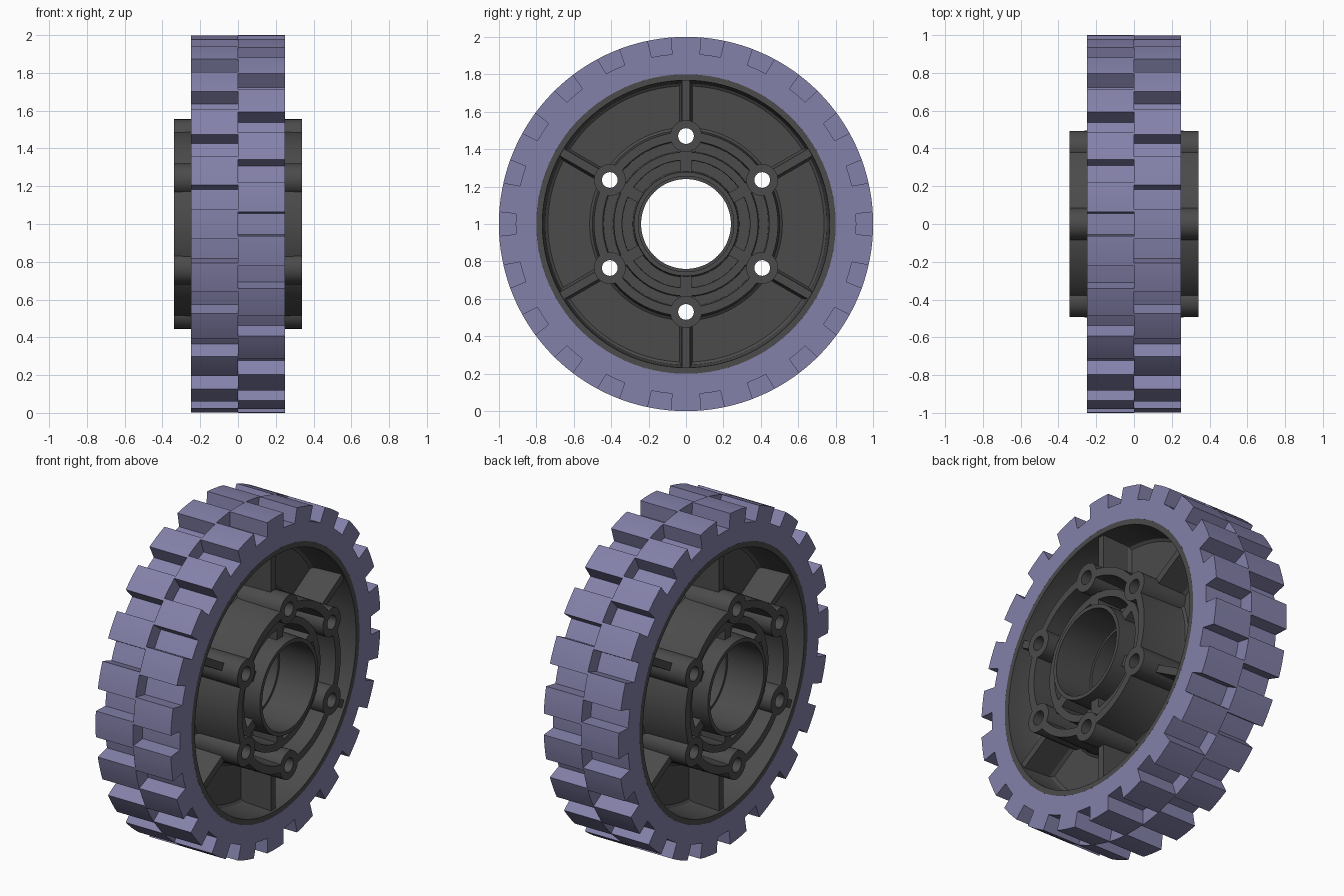
import bpy, bmesh
from math import sin, cos, pi, radians, tau
from mathutils import Matrix

if "Cube" in bpy.data.objects:
    bpy.data.objects.remove(bpy.data.objects["Cube"])

AXLE_Z = 1.0
SPOKE_ANGLES = [radians(30 + 60 * k) for k in range(6)]


def material(name, colour):
    m = bpy.data.materials.new(name)
    m.diffuse_color = (*colour, 1)
    m.use_nodes = True
    m.node_tree.nodes["Principled BSDF"].inputs["Base Color"].default_value = m.diffuse_color
    return m


RUBBER = material("purple_rubber", (0.23, 0.22, 0.40))
PLASTIC = material("dark_plastic", (0.07, 0.07, 0.07))


def polar(r, a, x):
    """Point at radius r and angle a around the axle."""
    return (x, r * cos(a), AXLE_Z + r * sin(a))


def finish(bm, name, mat=None):
    bmesh.ops.recalc_face_normals(bm, faces=bm.faces[:])
    me = bpy.data.meshes.new(name)
    bm.to_mesh(me)
    bm.free()
    ob = bpy.data.objects.new(name, me)
    bpy.context.collection.objects.link(ob)
    if mat:
        me.materials.append(mat)
    return ob


def activate(ob):
    bpy.ops.object.select_all(action='DESELECT')
    ob.select_set(True)
    bpy.context.view_layer.objects.active = ob


def smooth(ob, deg=32):
    activate(ob)
    bpy.ops.object.shade_smooth_by_angle(angle=radians(deg))


def bridge(bm, a, b, closed=True):
    n = len(a)
    for i in range(n if closed else n - 1):
        j = (i + 1) % n
        bm.faces.new((a[i], a[j], b[j], b[i]))


def lathe(bm, profile, segs, cy=0.0, cz=AXLE_Z):
    """Revolve a closed (radius, x) loop around an axis parallel to x."""
    rings = [[bm.verts.new((x, cy + r * cos(tau * s / segs), cz + r * sin(tau * s / segs)))
              for r, x in profile] for s in range(segs)]
    for s in range(segs):
        bridge(bm, rings[s], rings[(s + 1) % segs])


def radial_prism(bm, section, r0, r1, angle):
    """Extrude an (x, sideways) outline from r0 to r1 along a radial direction."""
    ends = []
    for r in (r0, r1):
        ends.append([bm.verts.new((x, r * cos(angle) - w * sin(angle),
                                   AXLE_Z + r * sin(angle) + w * cos(angle)))
                     for x, w in section])
    bridge(bm, *ends)
    for e in ends:
        bm.faces.new(e)


def mirrored(half):
    return half + [(r, -x) for r, x in reversed(half)]


# Tyre: two notched halves, the second turned by half a pitch
TEETH = 22
PITCH = tau / TEETH
bm = bmesh.new()
for x0, x1, shift in ((0.0, 0.25, 0.0), (-0.25, 0.0, 0.5)):
    outline = []
    for t in range(TEETH):
        mid = (t + shift) * PITCH
        outline += [(0.91, mid - 0.060), (0.91, mid), (0.91, mid + 0.060)]
        a, b = mid + 0.064, mid + PITCH - 0.064
        outline += [(1.0, a + (b - a) * k / 4) for k in range(5)]
    loops = []
    for x, inner in ((x0, False), (x1, False), (x1, True), (x0, True)):
        loops.append([bm.verts.new(polar(0.8 if inner else r, a, x)) for r, a in outline])
    for k in range(4):
        bridge(bm, loops[k], loops[(k + 1) % 4])
smooth(finish(bm, "tyre_tread", RUBBER))

# Wheel body: rim, web, outer hub wall, middle ring and bearing tube in one profile
half = [(0.80, 0.25), (0.768, 0.25), (0.758, 0.07), (0.752, 0.055), (0.738, 0.045),
        (0.515, 0.045), (0.501, 0.055), (0.497, 0.07), (0.492, 0.34), (0.445, 0.34),
        (0.440, 0.12), (0.39, 0.12), (0.385, 0.28), (0.342, 0.28), (0.340, 0.12),
        (0.285, 0.12), (0.278, 0.34), (0.255, 0.34), (0.255, 0.10), (0.24, 0.10)]
bm = bmesh.new()
lathe(bm, mirrored(half), 96)
body = finish(bm, "wheel_body", PLASTIC)

# Clear the bolt positions through the body
bm = bmesh.new()
for a in SPOKE_ANGLES:
    x, y, z = polar(0.47, a, 0)
    place = Matrix.Translation((x, y, z)) @ Matrix.Rotation(pi / 2, 4, 'Y')
    bmesh.ops.create_cone(bm, cap_ends=True, segments=32, radius1=0.08, radius2=0.08,
                          depth=1.0, matrix=place)
cutter = finish(bm, "bolt_cutter")
cutter.hide_render = True
mod = body.modifiers.new("bolt_holes", 'BOOLEAN')
mod.operation = 'DIFFERENCE'
mod.solver = 'EXACT'
mod.object = cutter
activate(body)
bpy.ops.object.modifier_apply(modifier=mod.name)
bpy.data.objects.remove(cutter, do_unlink=True)
smooth(body)

# Bolt bosses: tubes through the hub
bm = bmesh.new()
for a in SPOKE_ANGLES:
    _, y, z = polar(0.47, a, 0)
    lathe(bm, [(0.085, 0.34), (0.042, 0.34), (0.042, -0.34), (0.085, -0.34)], 32, y, z)
smooth(finish(bm, "bolt_bosses", PLASTIC))

# Spokes: drafted ribs between bosses and rim
side = [(0.235, 0.022), (0.065, 0.026), (0.04, 0.037)]
right = side + [(-x, w) for x, w in reversed(side)]
section = right + [(x, -w) for x, w in reversed(right)]
bm = bmesh.new()
for a in SPOKE_ANGLES:
    radial_prism(bm, section, 0.54, 0.772, a)
finish(bm, "spokes", PLASTIC)

# Short ribs tying the bosses to the bearing tube
bm = bmesh.new()
for a in SPOKE_ANGLES:
    for s in (-1, 1):
        radial_prism(bm, [(s * 0.10, -0.03), (s * 0.28, -0.03), (s * 0.28, 0.03), (s * 0.10, 0.03)],
                     0.27, 0.395, a)
finish(bm, "hub_ribs", PLASTIC)
